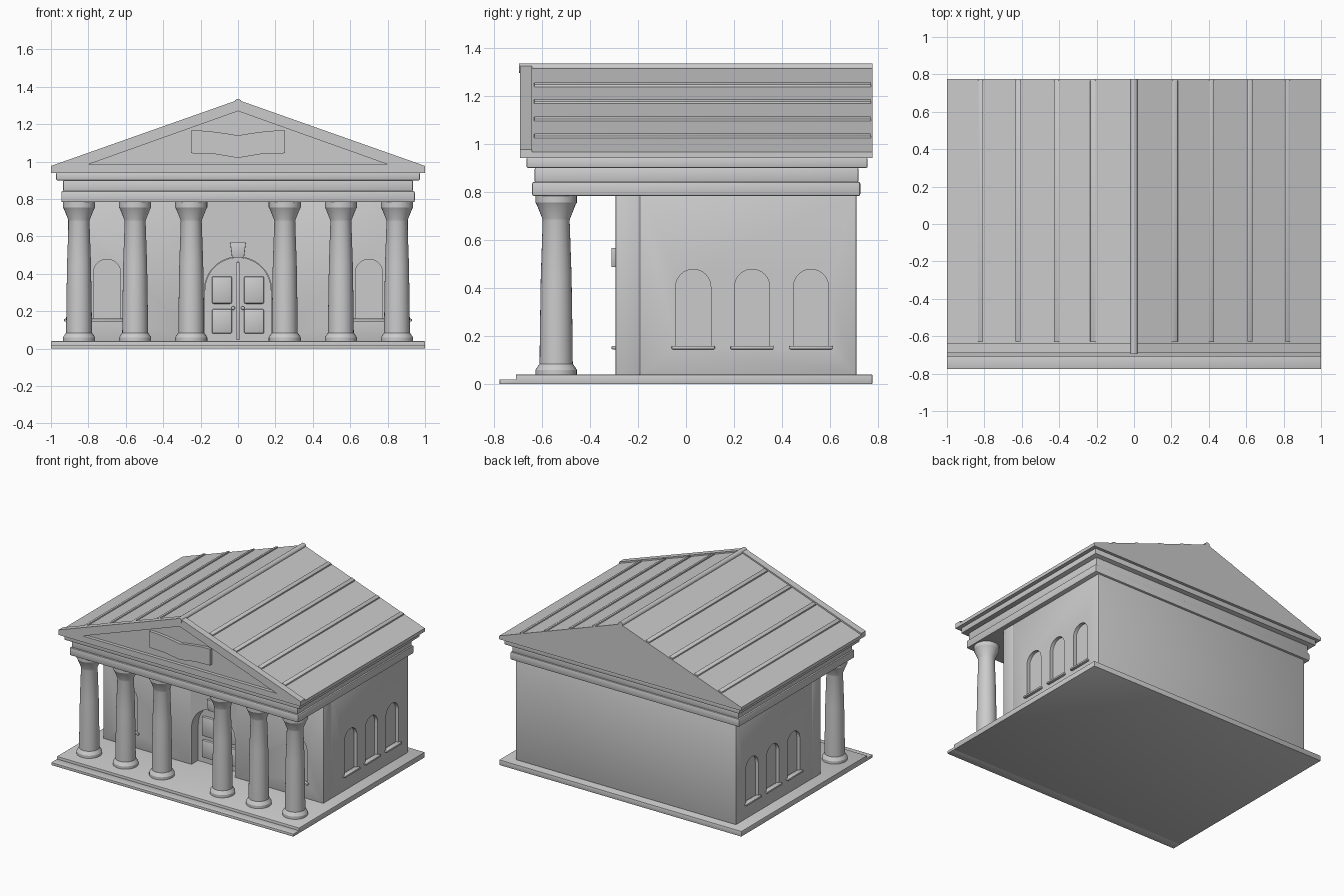
import bpy, bmesh
from math import sin, cos, pi

if "Cube" in bpy.data.objects:
    bpy.data.objects.remove(bpy.data.objects["Cube"])


def finish(name, bm, bevel=0.0, smooth=True):
    bmesh.ops.recalc_face_normals(bm, faces=bm.faces[:])
    me = bpy.data.meshes.new(name)
    bm.to_mesh(me)
    bm.free()
    ob = bpy.data.objects.new(name, me)
    bpy.context.collection.objects.link(ob)
    bpy.ops.object.select_all(action='DESELECT')
    bpy.context.view_layer.objects.active = ob
    ob.select_set(True)
    if bevel:
        m = ob.modifiers.new("bevel", 'BEVEL')
        m.width, m.segments = bevel, 2
        bpy.ops.object.modifier_apply(modifier=m.name)
    if smooth:
        bpy.ops.object.shade_smooth_by_angle()
    return ob


def add_prism(bm, pts, axis, a, b):
    """Extrude a 2D outline (u, z) along y (u = x) or along x (u = y)."""
    def at(u, z, d):
        return (u, d, z) if axis == 'y' else (d, u, z)
    lo = [bm.verts.new(at(u, z, a)) for u, z in pts]
    hi = [bm.verts.new(at(u, z, b)) for u, z in pts]
    bm.faces.new(lo)
    bm.faces.new(hi)
    n = len(pts)
    for i in range(n):
        j = (i + 1) % n
        bm.faces.new((lo[i], lo[j], hi[j], hi[i]))


def prism(name, pts, axis, a, b, bevel=0.0):
    bm = bmesh.new()
    add_prism(bm, pts, axis, a, b)
    return finish(name, bm, bevel)


def box(name, x0, x1, y0, y1, z0, z1, bevel=0.0):
    return prism(name, [(x0, z0), (x1, z0), (x1, z1), (x0, z1)], 'y', y0, y1, bevel)


def arch(c, half, z0, spring, n=16):
    return [(c - half, z0), (c + half, z0)] + [
        (c + half * cos(pi * i / n), spring + half * sin(pi * i / n)) for i in range(n + 1)]


def lathe(name, profile, x, y, n=32):
    bm = bmesh.new()
    rings = [[bm.verts.new((x + r * cos(2 * pi * i / n), y + r * sin(2 * pi * i / n), z))
              for i in range(n)] for r, z in profile]
    for a, b in zip(rings, rings[1:]):
        for i in range(n):
            j = (i + 1) % n
            bm.faces.new((a[i], a[j], b[j], b[i]))
    bm.faces.new(rings[0])
    bm.faces.new(rings[-1])
    return finish(name, bm)


def cut(ob, outlines):
    bm = bmesh.new()
    for o in outlines:
        add_prism(bm, *o)
    cutter = finish("window_cutter", bm, smooth=False)
    cutter.hide_render = True
    bpy.context.view_layer.objects.active = ob
    m = ob.modifiers.new("recess", 'BOOLEAN')
    m.operation, m.object, m.solver = 'DIFFERENCE', cutter, 'EXACT'
    bpy.ops.object.modifier_apply(modifier=m.name)
    bpy.data.objects.remove(cutter)


# Floor slab and front step
box("floor_slab", -1, 1, -0.708, 0.775, 0, 0.04, 0.003)
box("front_step", -1, 1, -0.775, -0.70, 0, 0.02, 0.002)

# Main hall with arched side window recesses
W = 0.91
win_y = (0.03, 0.275, 0.52)
hall = box("main_hall", -W, W, -0.195, 0.71, 0.035, 0.79, 0.01)
cut(hall, [(arch(y, 0.073, 0.155, 0.405), 'x', s * (W - 0.025), s * (W + 0.05))
           for y in win_y for s in (-1, 1)])

for s, side in ((-1, "left"), (1, "right")):
    # Front wall blocks with one arched window each
    x0, x1 = sorted((s * 0.185, s * W))
    wall = box("front_wall_" + side, x0, x1, -0.293, -0.19, 0.035, 0.79, 0.008)
    cut(wall, [(arch(s * 0.7, 0.073, 0.155, 0.405), 'y', -0.33, -0.268)])
    # Window sills
    box("front_sill_" + side, s * 0.7 - 0.09, s * 0.7 + 0.09, -0.31, -0.275, 0.145, 0.16, 0.005)
    for y in win_y:
        a, b = sorted((s * (W - 0.02), s * (W + 0.02)))
        box("side_sill_" + side, a, b, y - 0.09, y + 0.09, 0.145, 0.16, 0.005)
    # Door leaf panels and knobs
    for z0, z1 in ((0.08, 0.212), (0.24, 0.387)):
        a, b = sorted((s * 0.032, s * 0.14))
        box("door_panel_" + side, a, b, -0.232, -0.20, z0, z1, 0.01)
    bm = bmesh.new()
    bmesh.ops.create_uvsphere(bm, u_segments=16, v_segments=8, radius=0.01)
    bmesh.ops.translate(bm, verts=bm.verts[:], vec=(s * 0.026, -0.222, 0.217))
    finish("door_knob_" + side, bm)

# Doorway arch, door, centre strip and keystone
opening = [(0.18 * cos(pi * i / 24), 0.31 + 0.18 * sin(pi * i / 24)) for i in range(25)]
prism("doorway_wall", [(0.188, 0.79), (0.188, 0.04), (0.18, 0.04)] + opening +
      [(-0.18, 0.04), (-0.188, 0.04), (-0.188, 0.79)], 'y', -0.292, -0.19)
prism("door", arch(0, 0.178, 0.04, 0.31, 24), 'y', -0.215, -0.19)
box("door_center_strip", -0.008, 0.008, -0.226, -0.20, 0.045, 0.462, 0.003)
prism("keystone", [(-0.032, 0.488), (0.032, 0.488), (0.042, 0.567), (-0.042, 0.567)],
      'y', -0.31, -0.28, 0.002)

# Six portico columns
column = [(0.086, 0.04), (0.086, 0.06), (0.078, 0.073), (0.069, 0.085), (0.068, 0.2),
          (0.064, 0.45), (0.056, 0.68), (0.058, 0.69), (0.07, 0.72), (0.08, 0.745),
          (0.086, 0.755), (0.086, 0.785)]
for x in (0.25, 0.55, 0.85):
    for s in (-1, 1):
        lathe("column", column, s * x, -0.54)

# Stacked entablature bands
box("lower_band", -0.945, 0.945, -0.64, 0.725, 0.783, 0.842, 0.008)
box("middle_band", -0.935, 0.935, -0.63, 0.718, 0.838, 0.902, 0.008)
box("upper_band", -0.972, 0.972, -0.663, 0.755, 0.90, 0.942, 0.005)

# Roof body, ridge roll and seams
prism("roof", [(-1, 0.94), (1, 0.94), (1, 0.965), (0, 1.32), (-1, 0.965)], 'y', -0.645, 0.775)
prism("ridge_roll", [(0.02 * cos(pi * i / 8), 1.315 + 0.02 * sin(pi * i / 8))
                     for i in range(16)], 'y', -0.695, 0.775)
slope = 0.355
for x in (0.22, 0.415, 0.62, 0.82):
    for s in (-1, 1):
        za, zb = [1.32 - slope * (x + d) for d in (-0.014, 0.014)]
        prism("roof_seam", [(s * (x - 0.014), za - 0.01), (s * (x + 0.014), zb - 0.01),
                            (s * (x + 0.014), zb + 0.01), (s * (x - 0.014), za + 0.01)],
              'y', -0.632, 0.77, 0.004)

# Pediment: base beam, two rakes and recessed panel
prism("pediment_beam", [(-1, 0.94), (1, 0.94), (1, 0.977), (0.8, 0.985), (-0.8, 0.985),
                        (-1, 0.977)], 'y', -0.69, -0.64)
for s in (-1, 1):
    prism("pediment_rake", [(s, 0.977), (s * 0.8, 0.985), (0, 1.27), (0, 1.33)],
          'y', -0.69, -0.64)
prism("pediment_panel", [(-0.82, 0.98), (0.82, 0.98), (0, 1.28)], 'y', -0.665, -0.64)

# Open book relief in the pediment
for s in (-1, 1):
    top = [(s * 0.25 * t, 1.14 + 0.027 * sin(pi / 2 * t)) for t in (0, 0.25, 0.5, 0.75, 1)]
    prism("book_page_relief", [(0, 1.02)] + top + [(s * 0.25, 1.045), (s * 0.12, 1.04)],
          'y', -0.688, -0.66)
